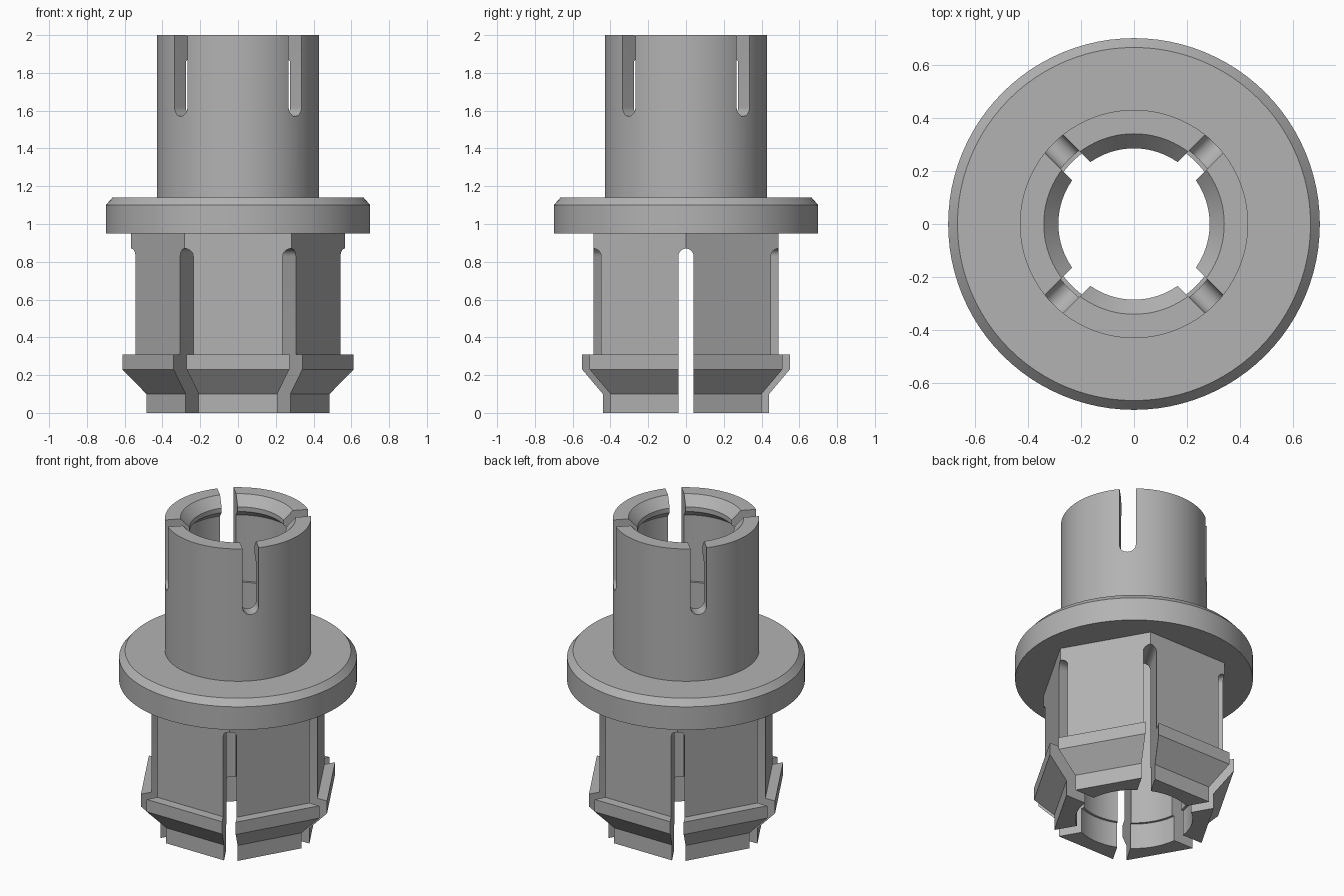
import bpy, bmesh, math

cube = bpy.data.objects.get("Cube")
if cube:
    bpy.data.objects.remove(cube, do_unlink=True)

# Single plain grey
grey = bpy.data.materials.new("mid_grey")
grey.use_nodes = True
colour = (0.45, 0.45, 0.45, 1)
grey.diffuse_color = colour
grey.node_tree.nodes["Principled BSDF"].inputs["Base Color"].default_value = colour


def make_object(name, bm):
    bmesh.ops.recalc_face_normals(bm, faces=bm.faces)
    mesh = bpy.data.meshes.new(name)
    bm.to_mesh(mesh)
    bm.free()
    mesh.materials.append(grey)
    obj = bpy.data.objects.new(name, mesh)
    bpy.context.collection.objects.link(obj)
    return obj


def lathe(name, profile, sides, closed):
    """Turn (radius, z) points about z; closed loops the profile, else the ends are capped."""
    bm = bmesh.new()
    columns = []
    for i in range(sides):
        a = math.tau * i / sides
        columns.append([bm.verts.new((r * math.cos(a), r * math.sin(a), z)) for r, z in profile])
    n = len(profile)
    for i in range(sides):
        c, d = columns[i], columns[(i + 1) % sides]
        for j in range(n if closed else n - 1):
            k = (j + 1) % n
            bm.faces.new((c[j], d[j], d[k], c[k]))
    if not closed:
        bm.faces.new([c[0] for c in columns])
        bm.faces.new([c[-1] for c in columns])
    return make_object(name, bm)


def slot_cutter(half_width, bottom, top, length, angle, round_top):
    """Bar through the axis with one rounded end."""
    arc_z = top - half_width if round_top else bottom + half_width
    flat_z, sign = (bottom, 1) if round_top else (top, -1)
    outline = [(-half_width, flat_z), (half_width, flat_z)]
    for i in range(13):
        a = math.pi * i / 12
        outline.append((half_width * math.cos(a), arc_z + sign * half_width * math.sin(a)))
    bm = bmesh.new()
    ca, sa = math.cos(angle), math.sin(angle)
    rings = [[bm.verts.new((ca * x - sa * y, sa * x + ca * y, z)) for y, z in outline]
             for x in (-length, length)]
    for ring in rings:
        bm.faces.new(ring)
    n = len(outline)
    for i in range(n):
        k = (i + 1) % n
        bm.faces.new((rings[0][i], rings[0][k], rings[1][k], rings[1][i]))
    return make_object("slot_cutter", bm)


def cut(target, cutter):
    mod = target.modifiers.new("cut", 'BOOLEAN')
    mod.operation = 'DIFFERENCE'
    mod.solver = 'EXACT'
    mod.object = cutter
    bpy.context.view_layer.objects.active = target
    bpy.ops.object.modifier_apply(modifier=mod.name)
    bpy.data.objects.remove(cutter, do_unlink=True)


# Flange and round barrel with an inner lip at the mouth
barrel = lathe("flanged_barrel", [
    (0.33, 0.95), (0.70, 0.95), (0.70, 1.10), (0.665, 1.14), (0.43, 1.14),
    (0.43, 2.0), (0.34, 2.0), (0.285, 1.94), (0.285, 1.91), (0.345, 1.86),
    (0.345, 1.43), (0.33, 1.43)], 96, True)
for k in range(2):
    cut(barrel, slot_cutter(0.048, 1.57, 2.1, 0.6, math.pi * (k + 0.5) / 2, False))

# Hexagonal snap fingers: apothem and height, turned with six sides
hex_profile = [(0.44, 0), (0.44, 0.10), (0.55, 0.23), (0.55, 0.31), (0.49, 0.31), (0.49, 0.95)]
corner = 1 / math.cos(math.pi / 6)
fingers = lathe("hex_fingers", [(r * corner, z) for r, z in hex_profile], 6, False)
cut(fingers, lathe("bore_cutter", [
    (0.345, -0.1), (0.345, 0.165), (0.33, 0.165), (0.33, 1.1)], 96, False))
for k in range(3):
    cut(fingers, slot_cutter(0.04, -0.1, 0.87, 0.9, math.pi * k / 3, True))

# Smooth round walls, crisp edges
bpy.ops.object.select_all(action='DESELECT')
for obj in (barrel, fingers):
    obj.select_set(True)
bpy.context.view_layer.objects.active = barrel
bpy.ops.object.shade_smooth_by_angle(angle=math.radians(25))
